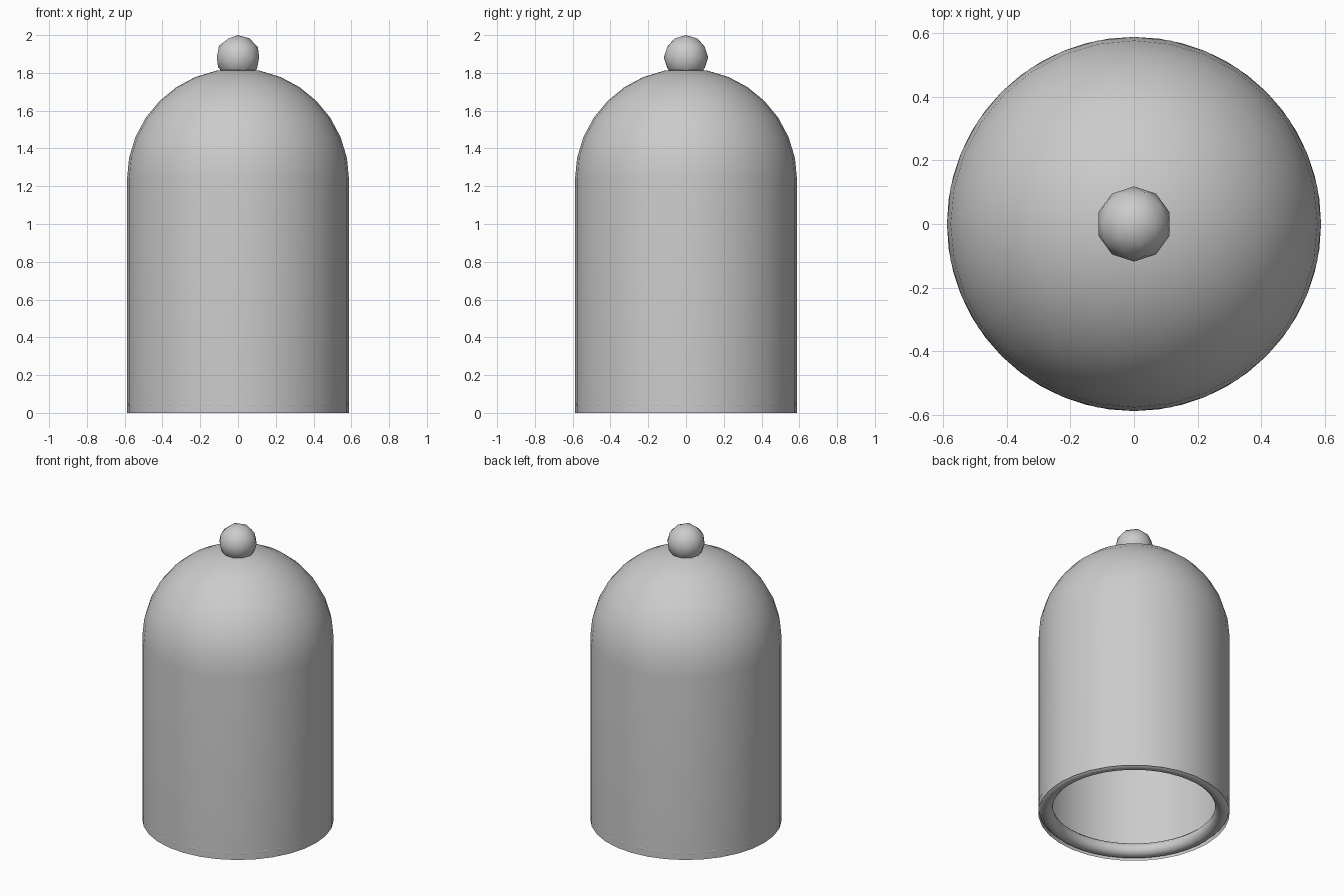
import bpy, bmesh, math

if "Cube" in bpy.data.objects:
    bpy.data.objects.remove(bpy.data.objects["Cube"])

R, SPRING, SEG, RINGS = 0.588, 1.235, 32, 8
TUBE = 0.045


def dome_arc(radius):
    """Profile from the dome's foot up to its apex."""
    return [(radius * math.cos(i * math.pi / 2 / RINGS),
             SPRING + radius * math.sin(i * math.pi / 2 / RINGS))
            for i in range(RINGS)] + [(0, SPRING + radius)]


def lathe(name, profile):
    """Revolve a profile; a point at radius 0 becomes a single vertex."""
    bm = bmesh.new()
    rings = []
    for r, z in profile:
        if r == 0:
            rings.append([bm.verts.new((0, 0, z))] * SEG)
        else:
            rings.append([bm.verts.new((r * math.cos(a), r * math.sin(a), z))
                          for a in (2 * math.pi * k / SEG for k in range(SEG))])
    for low, high in zip(rings, rings[1:]):
        for k in range(SEG):
            n = (k + 1) % SEG
            corners = dict.fromkeys((low[k], low[n], high[n], high[k]))
            bm.faces.new(list(corners))
    mesh = bpy.data.meshes.new(name)
    bm.to_mesh(mesh)
    bm.free()
    obj = bpy.data.objects.new(name, mesh)
    bpy.context.collection.objects.link(obj)
    return obj


def smooth(obj, degrees):
    bpy.ops.object.select_all(action='DESELECT')
    obj.select_set(True)
    bpy.context.view_layer.objects.active = obj
    bpy.ops.object.shade_smooth_by_angle(angle=math.radians(degrees))


# Thin bell: straight wall with a domed top, open below
bell = lathe("bell_cover", [(R, 0)] + dome_arc(R))
smooth(bell, 40)

# Rounded bead inside the open edge
bpy.ops.mesh.primitive_torus_add(major_radius=R - TUBE, minor_radius=TUBE,
                                 major_segments=48, minor_segments=12,
                                 location=(0, 0, TUBE))
bead = bpy.context.object
bead.name = "rim_bead"
smooth(bead, 60)

# Round knob sunk slightly into the dome
bpy.ops.mesh.primitive_ico_sphere_add(subdivisions=2, radius=0.118,
                                      location=(0, 0, 1.882))
knob = bpy.context.object
knob.name = "knob"
smooth(knob, 60)
